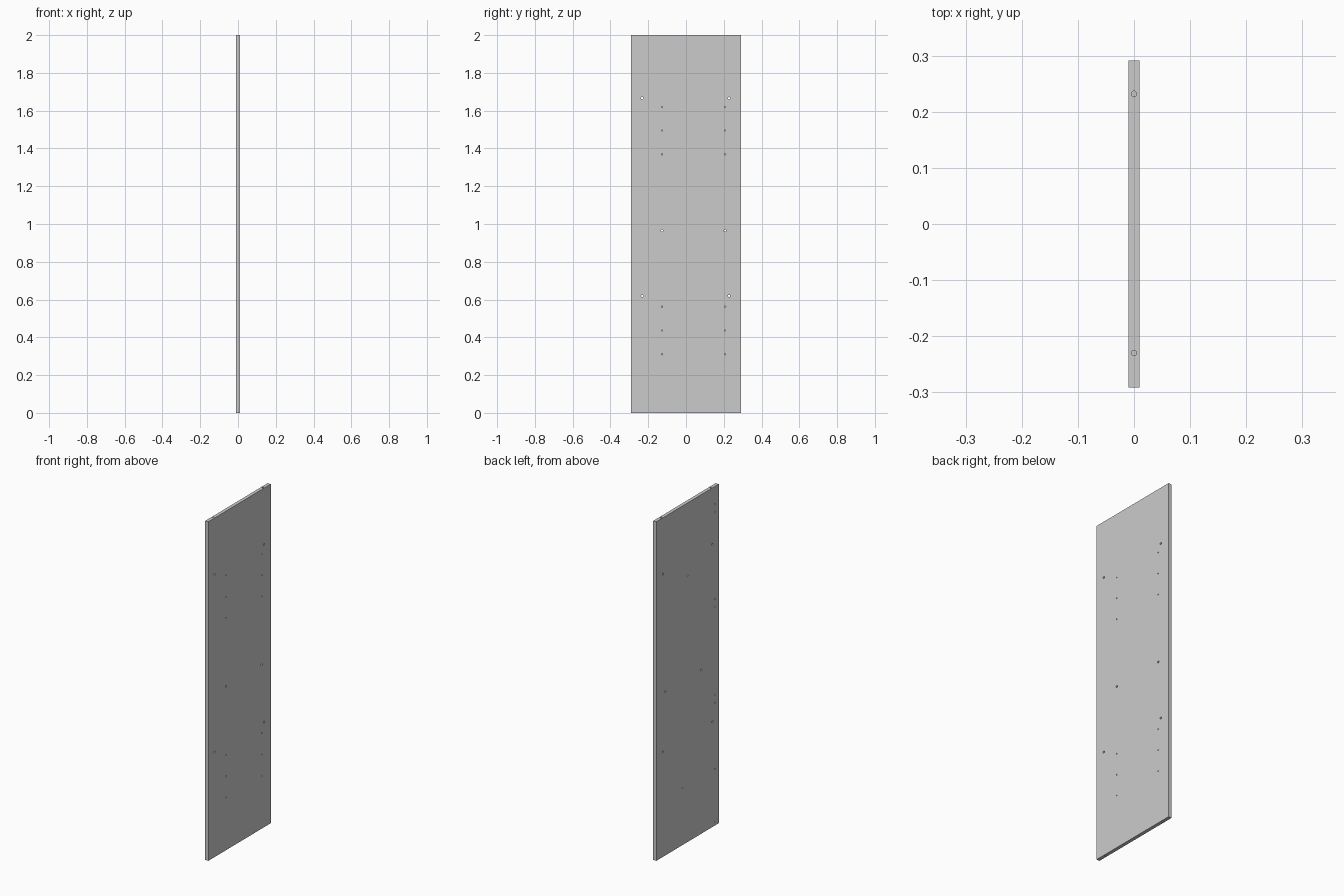
import bpy, bmesh
from math import pi
from mathutils import Matrix

if "Cube" in bpy.data.objects:
    bpy.data.objects.remove(bpy.data.objects["Cube"])

HX, HY, H = 0.0102, 0.291, 2.0   # half thickness, half depth, height
EPS = 0.004

# Board
bpy.ops.mesh.primitive_cube_add(size=1, location=(0, 0, H / 2))
panel = bpy.context.object
panel.name = "side_panel"
panel.scale = (2 * HX, 2 * HY, H)
bpy.ops.object.transform_apply(location=True, rotation=True, scale=True)

# All drills collected in one cutter mesh
bm = bmesh.new()


def drill(axis, a, b, u, v, r):
    """Cylinder from a to b along axis; u, v are the other coordinates."""
    mid = (a + b) / 2
    if axis == 'x':
        m = Matrix.Translation((mid, u, v)) @ Matrix.Rotation(pi / 2, 4, 'Y')
    else:
        m = Matrix.Translation((u, v, mid))
    bmesh.ops.create_cone(bm, cap_ends=True, segments=20, radius1=r,
                          radius2=r, depth=abs(b - a), matrix=m)


# Through holes
for ys, zs in (((-0.232, 0.228), (1.666, 0.619)), ((-0.127, 0.207), (0.965,))):
    for y in ys:
        for z in zs:
            drill('x', -HX - EPS, HX + EPS, y, z, 0.006)

# Blind shelf-pin holes on the right face
for y in (-0.127, 0.207):
    for base in (0.311, 1.369):
        for i in range(3):
            drill('x', HX - 0.012, HX + EPS, y, base + i * 0.1255, 0.0035)

# Blind fitting holes on the left face
left = [(-0.253, z) for z in (1.895, 1.85, 1.335, 1.29, 0.77, 0.725, 0.335, 0.022)]
for y, z in left + [(0.0, 1.572), (0.047, 0.337)]:
    drill('x', -HX - EPS, -HX + 0.012, y, z, 0.0035)

# Dowel holes in the top and bottom edges
for y in (-0.23, 0.232):
    drill('z', H - 0.04, H + EPS, 0, y, 0.0048)
    drill('z', -EPS, 0.04, 0, y, 0.0048)

mesh = bpy.data.meshes.new("drill_cutters")
bm.to_mesh(mesh)
bm.free()
cutter = bpy.data.objects.new("drill_cutters", mesh)
bpy.context.collection.objects.link(cutter)
cutter.hide_render = True

# Cut the holes and drop the cutter
mod = panel.modifiers.new("holes", 'BOOLEAN')
mod.operation = 'DIFFERENCE'
mod.solver = 'EXACT'
mod.object = cutter
bpy.context.view_layer.objects.active = panel
bpy.ops.object.modifier_apply(modifier=mod.name)
bpy.data.objects.remove(cutter)
bpy.ops.object.shade_smooth_by_angle()
